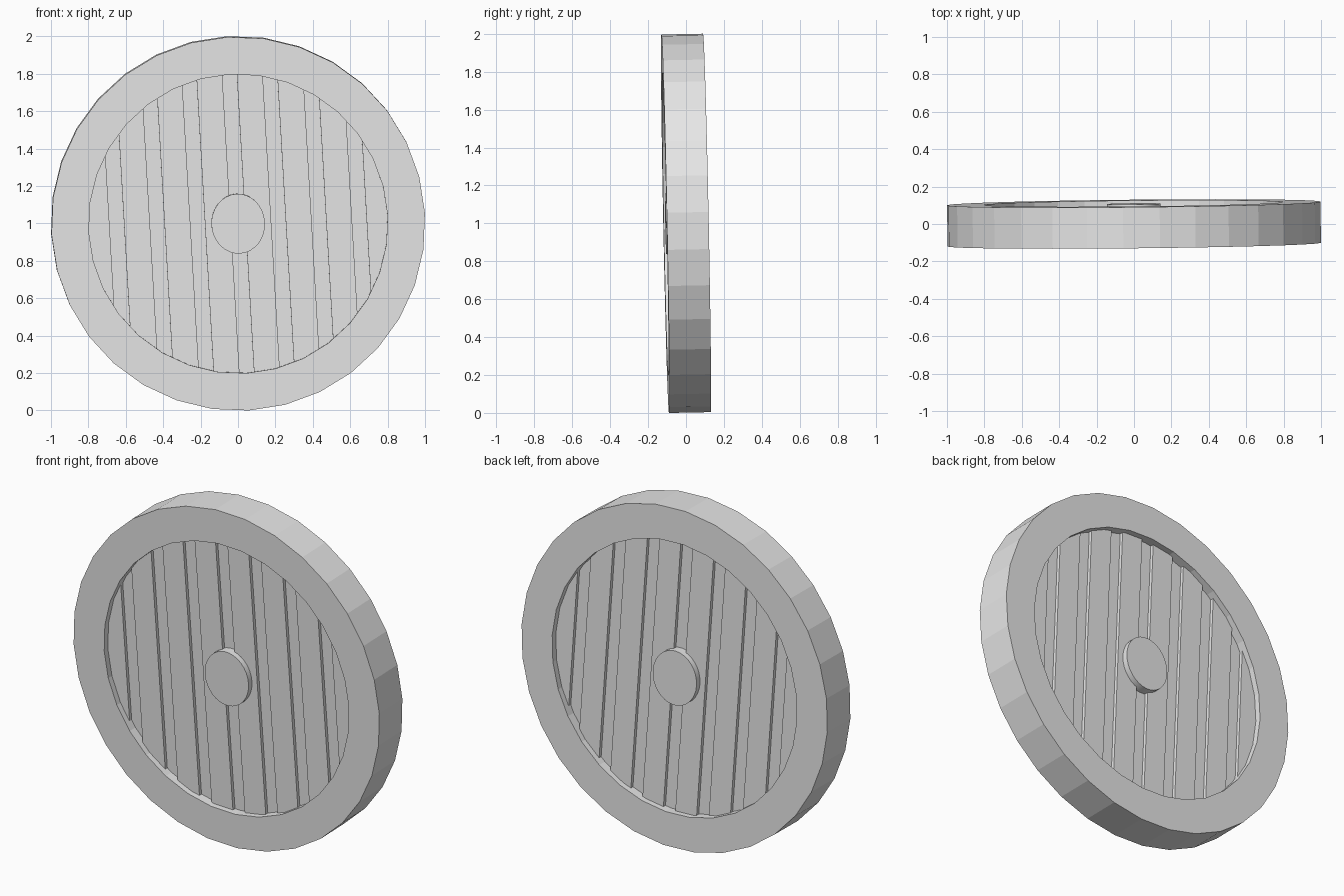
import bpy
import bmesh
from math import sin, cos, pi, sqrt
from mathutils import Matrix

cube = bpy.data.objects.get("Cube")
if cube:
    bpy.data.objects.remove(cube, do_unlink=True)

SIDES = 32
RIM_OUT, RIM_IN, RIM_HALF = 1.0, 0.8, 0.11
CORE_R, CORE_HALF = 0.82, 0.055
PLANK_HALF = 0.075
GROOVE_STEP, GROOVE_WIDTH = 0.216, 0.078

grey = bpy.data.materials.new("plain_grey")
grey.use_nodes = True
colour = (0.8, 0.8, 0.8, 1)
grey.diffuse_color = colour
grey.node_tree.nodes["Principled BSDF"].inputs["Base Color"].default_value = colour

# The whole wheel leans slightly on all three axes
lean = (Matrix.Translation((0, 0, 1)) @ Matrix.Rotation(0.01, 4, "Z")
        @ Matrix.Rotation(0.02, 4, "X") @ Matrix.Rotation(-0.058, 4, "Y"))


def finish(name, bm):
    bmesh.ops.recalc_face_normals(bm, faces=bm.faces)
    mesh = bpy.data.meshes.new(name)
    bm.to_mesh(mesh)
    bm.free()
    mesh.materials.append(grey)
    obj = bpy.data.objects.new(name, mesh)
    obj.matrix_world = lean
    bpy.context.collection.objects.link(obj)
    return obj


def slab(name, outline, half):
    """Prism from an x-z outline, reaching half to the front and back."""
    bm = bmesh.new()
    front = bm.faces.new([bm.verts.new((x, -half, z)) for x, z in outline])
    grown = bmesh.ops.extrude_face_region(bm, geom=[front], use_keep_orig=True)
    moved = [v for v in grown["geom"] if isinstance(v, bmesh.types.BMVert)]
    bmesh.ops.translate(bm, verts=moved, vec=(0, 2 * half, 0))
    return finish(name, bm)


def ellipse(rx, rz):
    return [(rx * cos(2 * pi * i / SIDES), rz * sin(2 * pi * i / SIDES))
            for i in range(SIDES)]


# Rim: square section swept around the axle
bm = bmesh.new()
section = [(RIM_OUT, -RIM_HALF), (RIM_OUT, RIM_HALF),
           (RIM_IN, RIM_HALF), (RIM_IN, -RIM_HALF)]
loops = [[bm.verts.new((r * x, y, r * z)) for x, z in ellipse(1, 1)]
         for r, y in section]
for k in range(4):
    a, b = loops[k], loops[(k + 1) % 4]
    for i in range(SIDES):
        j = (i + 1) % SIDES
        bm.faces.new((a[i], a[j], b[j], b[i]))
finish("rim", bm)

# Core disc: floor of the grooves
slab("groove_floor", ellipse(CORE_R, CORE_R), CORE_HALF)

# Planks: strips between the grooves, rounded off inside the rim
edges = [-CORE_R]
for k in range(-3, 4):
    edges += [k * GROOVE_STEP - GROOVE_WIDTH / 2, k * GROOVE_STEP + GROOVE_WIDTH / 2]
edges.append(CORE_R)
for n in range(0, len(edges), 2):
    left, right = edges[n], edges[n + 1]
    arc = []
    for i in range(7):
        x = left + (right - left) * i / 6
        arc.append((x, max(sqrt(max(CORE_R ** 2 - x * x, 0)), 0.01)))
    slab(f"plank_{n // 2 + 1}", arc + [(x, -z) for x, z in reversed(arc)], PLANK_HALF)

# Hub: slightly oval boss through the middle
hub = slab("hub", ellipse(0.143, 0.16), 0.108)
bpy.context.view_layer.objects.active = hub
hub.select_set(True)
bpy.ops.object.shade_smooth_by_angle()
